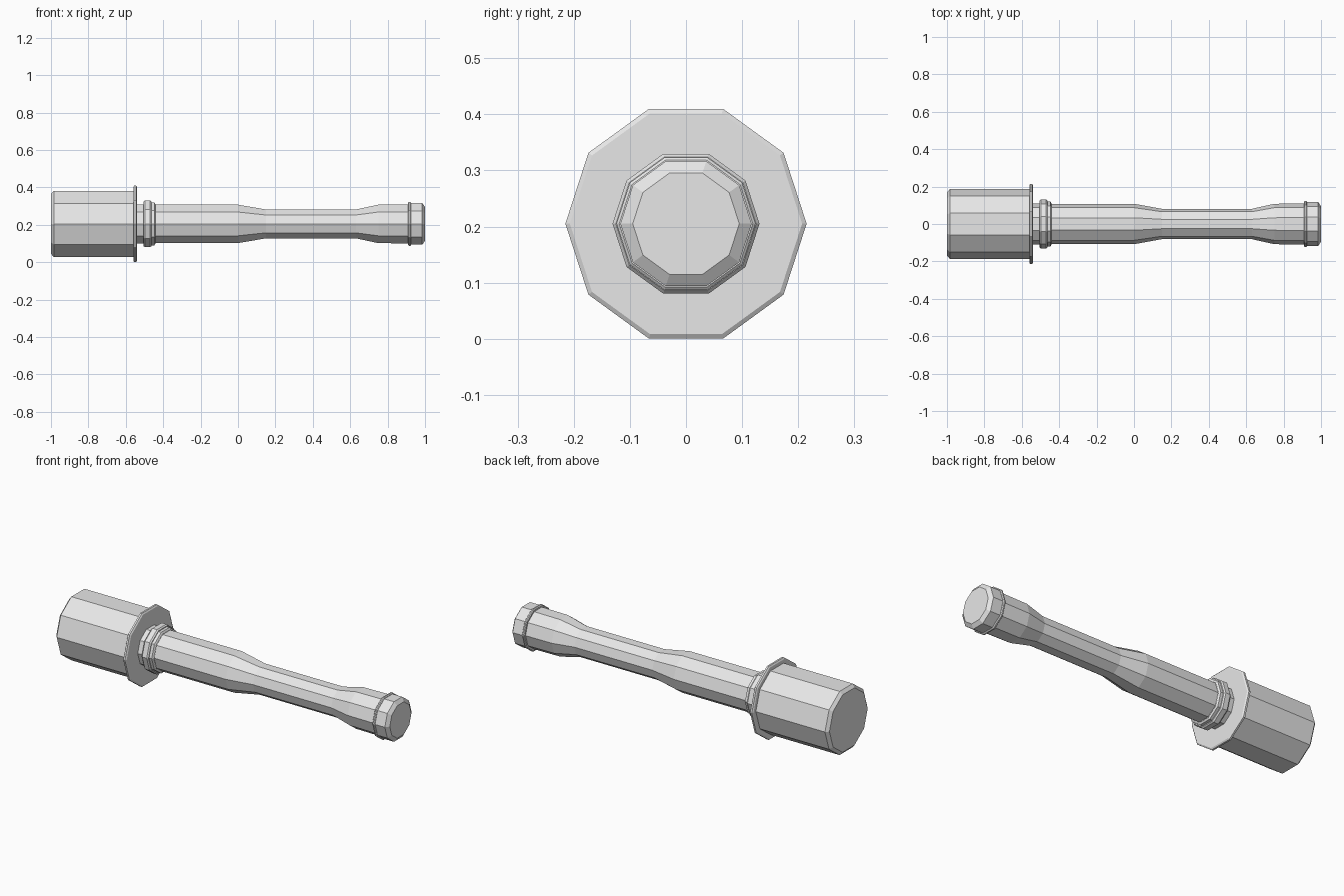
import bpy, bmesh, math

SIDES = 10
AXIS_Z = 0.205

cube = bpy.data.objects.get("Cube")
if cube:
    bpy.data.objects.remove(cube, do_unlink=True)

grey = bpy.data.materials.new("plain_grey")
grey.use_nodes = True
colour = (0.8, 0.8, 0.8, 1)
grey.diffuse_color = colour
grey.node_tree.nodes["Principled BSDF"].inputs["Base Color"].default_value = colour


def turned(name, profile):
    """Ten-sided solid turned about the x axis from (x, radius) points."""
    bm = bmesh.new()
    rings = []
    for x, r in profile:
        ring = []
        for i in range(SIDES):
            a = 2 * math.pi * i / SIDES
            ring.append(bm.verts.new((x, r * math.cos(a), AXIS_Z + r * math.sin(a))))
        rings.append(ring)
    for a, b in zip(rings, rings[1:]):
        for i in range(SIDES):
            j = (i + 1) % SIDES
            bm.faces.new((a[i], a[j], b[j], b[i]))
    bm.faces.new(rings[0])
    bm.faces.new(rings[-1])
    bmesh.ops.recalc_face_normals(bm, faces=bm.faces)
    mesh = bpy.data.meshes.new(name)
    bm.to_mesh(mesh)
    bm.free()
    mesh.materials.append(grey)
    obj = bpy.data.objects.new(name, mesh)
    bpy.context.collection.objects.link(obj)
    return obj


# Heavy cylindrical head with a chamfered end
turned("head", [(-1, 0.168), (-0.985, 0.186), (-0.55, 0.186)])

# Thin flange behind the head
turned("flange", [(-0.56, 0.207), (-0.555, 0.215), (-0.545, 0.215), (-0.54, 0.207)])

# Neck and stepped collar
turned("neck", [(-0.55, 0.11), (-0.44, 0.11)])
turned("collar", [(-0.505, 0.125), (-0.498, 0.131), (-0.47, 0.131), (-0.463, 0.125)])
turned("collar_step", [(-0.47, 0.12), (-0.447, 0.12), (-0.44, 0.108)])

# Waisted handle
turned("handle", [(-0.45, 0.108), (0, 0.108), (0.15, 0.081),
                  (0.63, 0.081), (0.75, 0.108), (0.93, 0.11)])

# End cap with a raised rim
turned("cap_rim", [(0.91, 0.119), (0.914, 0.124), (0.921, 0.124), (0.925, 0.119)])
turned("end_cap", [(0.918, 0.117), (0.985, 0.117), (1, 0.095)])
